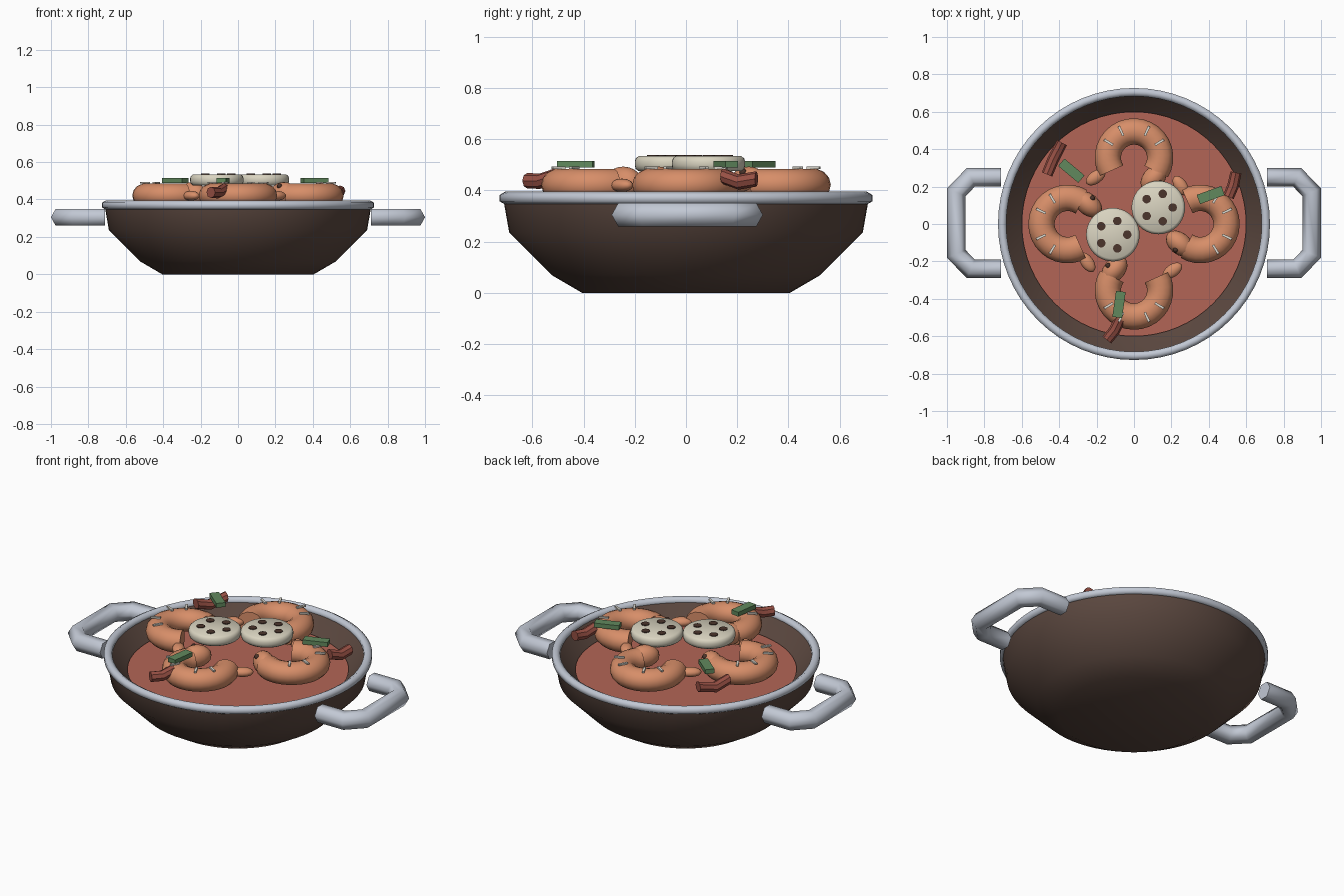
import bpy, bmesh, math
from mathutils import Vector, Matrix

if "Cube" in bpy.data.objects:
    bpy.data.objects.remove(bpy.data.objects["Cube"])


def material(name, r, g, b):
    m = bpy.data.materials.new(name)
    m.diffuse_color = (r, g, b, 1)
    m.use_nodes = True
    m.node_tree.nodes["Principled BSDF"].inputs["Base Color"].default_value = m.diffuse_color
    return m


BROWN = material("dark brown pan", 0.105, 0.064, 0.050)
METAL = material("pale steel", 0.54, 0.58, 0.66)
SOUP = material("red broth", 0.45, 0.13, 0.093)
SHRIMP = material("cooked orange", 0.68, 0.27, 0.14)
CREAM = material("cream root", 0.70, 0.66, 0.53)
STRIPE = material("pale stripe", 0.72, 0.69, 0.62)
GREEN = material("leaf green", 0.12, 0.25, 0.11)
CHILI = material("chili red", 0.31, 0.08, 0.058)
DARK = material("dark hole", 0.07, 0.035, 0.025)


def finish(name, bm, mat, smooth=40):
    bmesh.ops.recalc_face_normals(bm, faces=bm.faces)
    me = bpy.data.meshes.new(name)
    bm.to_mesh(me)
    bm.free()
    me.materials.append(mat)
    ob = bpy.data.objects.new(name, me)
    bpy.context.collection.objects.link(ob)
    if smooth:
        bpy.ops.object.select_all(action='DESELECT')
        ob.select_set(True)
        bpy.context.view_layer.objects.active = ob
        bpy.ops.object.shade_smooth_by_angle(angle=math.radians(smooth))
    return ob


def lathe(name, profile, mat, closed=False, smooth=40, seg=64):
    """Spin an (r, z) profile round the z axis."""
    bm = bmesh.new()
    vs = [bm.verts.new((r, 0, z)) for r, z in profile]
    pairs = list(zip(vs, vs[1:] + vs[:1]))
    es = [bm.edges.new(p) for p in (pairs if closed else pairs[:-1])]
    bmesh.ops.spin(bm, geom=vs + es, cent=(0, 0, 0), axis=(0, 0, 1),
                   angle=math.tau, steps=seg, use_merge=True)
    bmesh.ops.remove_doubles(bm, verts=bm.verts, dist=1e-5)
    return finish(name, bm, mat, smooth)


def tube(name, path, r, rz, mat, sides=12, smooth=40):
    """Sweep an ellipse along a mostly level path with mitred corners."""
    bm = bmesh.new()
    pts = [Vector(p) for p in path]
    rings = []
    for i, p in enumerate(pts):
        a = (p - pts[max(i - 1, 0)]).normalized()
        b = (pts[min(i + 1, len(pts) - 1)] - p).normalized()
        t = (a + b).normalized()
        side = Vector((t.y, -t.x, 0)).normalized() / max(t.dot(b if b.length else a), 0.5)
        rings.append([bm.verts.new(p + side * r * math.cos(k * math.tau / sides)
                                   + Vector((0, 0, rz * math.sin(k * math.tau / sides))))
                      for k in range(sides)])
    for A, B in zip(rings, rings[1:]):
        for k in range(sides):
            j = (k + 1) % sides
            bm.faces.new((A[k], A[j], B[j], B[k]))
    bm.faces.new(rings[0])
    bm.faces.new(rings[-1])
    return finish(name, bm, mat, smooth)


def placed(loc, turn, scale):
    return (Matrix.Translation(loc) @ Matrix.Rotation(math.radians(turn), 4, 'Z')
            @ Matrix.Diagonal((*scale, 1)))


def ellipsoid(name, mtx, mat):
    bm = bmesh.new()
    bmesh.ops.create_uvsphere(bm, u_segments=16, v_segments=10, radius=1, matrix=mtx)
    return finish(name, bm, mat, 60)


def box(name, mtx, mat):
    bm = bmesh.new()
    bmesh.ops.create_cube(bm, size=1, matrix=mtx)
    return finish(name, bm, mat, 0)


# Pan shell, six-sided rim and broth
lathe("pan", [(0, 0), (0.405, 0), (0.525, 0.07), (0.69, 0.235), (0.712, 0.36),
              (0.688, 0.372), (0.60, 0.272), (0.52, 0.2), (0, 0.2)], BROWN)
lathe("rim", [(0.705 + 0.0255 * math.cos(a), 0.37 + 0.0255 * math.sin(a))
              for a in [math.tau * (k + 0.5) / 6 for k in range(6)]], METAL,
      closed=True, smooth=65)
lathe("broth", [(0, 0.21), (0.53, 0.21), (0.60, 0.285), (0, 0.285)], SOUP)

# Side handles, six-sided bars
for s, label in ((1, "right"), (-1, "left")):
    tube(label + "_handle", [(s * x, y + 0.005, 0.305) for x, y in
         ((0.71, 0.245), (0.872, 0.245), (0.95, 0.165), (0.95, -0.165),
          (0.872, -0.245), (0.71, -0.245))], 0.05, 0.052, METAL, 6, 65)

# Four curled shrimps, each turned a quarter from the last
for n in range(4):
    turn = Matrix.Rotation(n * math.pi / 2, 4, 'Z')
    arc = [math.radians(-212 + 242 * k / 20) for k in range(21)]
    tube("shrimp_body", [turn @ Vector((0.14 * math.cos(a), -0.355 + 0.14 * math.sin(a), 0.422))
                         for a in arc], 0.07, 0.064, SHRIMP, 14)
    ellipsoid("shrimp_head", turn @ placed((-0.105, -0.245, 0.43), 50, (0.085, 0.058, 0.063)), SHRIMP)
    ellipsoid("shrimp_tail", turn @ placed((0.205, -0.25, 0.42), 35, (0.06, 0.034, 0.026)), SHRIMP)
    ellipsoid("shrimp_eye", turn @ placed((-0.138, -0.222, 0.472), 0, (0.014, 0.014, 0.014)), DARK)
    for d in (-31, -64, -116, -149):
        a = math.radians(d)
        box("shell_stripe", turn @ placed((0.158 * math.cos(a), -0.355 + 0.158 * math.sin(a), 0.489),
                                          d, (0.055, 0.013, 0.009)), STRIPE)

# Root slices with a ring of five holes
for cx, cy in ((-0.113, -0.057), (0.13, 0.088)):
    ob = lathe("root_slice", [(0, 0.475), (0.128, 0.475), (0.139, 0.484), (0.143, 0.498),
                              (0.143, 0.512), (0.139, 0.525), (0.128, 0.534), (0, 0.534)],
               CREAM, smooth=60, seg=40)
    ob.location = (cx, cy, 0)
    for k in range(5):
        a = k * math.tau / 5
        hole = lathe("slice_hole", [(0, 0.531), (0.023, 0.531), (0.023, 0.538), (0, 0.538)],
                     DARK, seg=14)
        hole.location = (cx + 0.077 * math.cos(a), cy + 0.077 * math.sin(a), 0)

# Green onion pieces
for x, y, d in ((0.41, 0.155, 20), (-0.335, 0.285, -40), (-0.08, -0.43, 82)):
    box("green_onion", placed((x, y, 0.502), d, (0.14, 0.052, 0.026)), GREEN)

# Bent chili pieces
for path in (((-0.465, 0.265, 0.452), (-0.432, 0.345, 0.425), (-0.385, 0.435, 0.45)),
             ((0.505, 0.145, 0.455), (0.53, 0.205, 0.433), (0.545, 0.275, 0.445)),
             ((-0.145, -0.62, 0.438), (-0.105, -0.57, 0.436), (-0.075, -0.51, 0.457))):
    tube("chili_piece", path, 0.03, 0.03, CHILI, 8)
